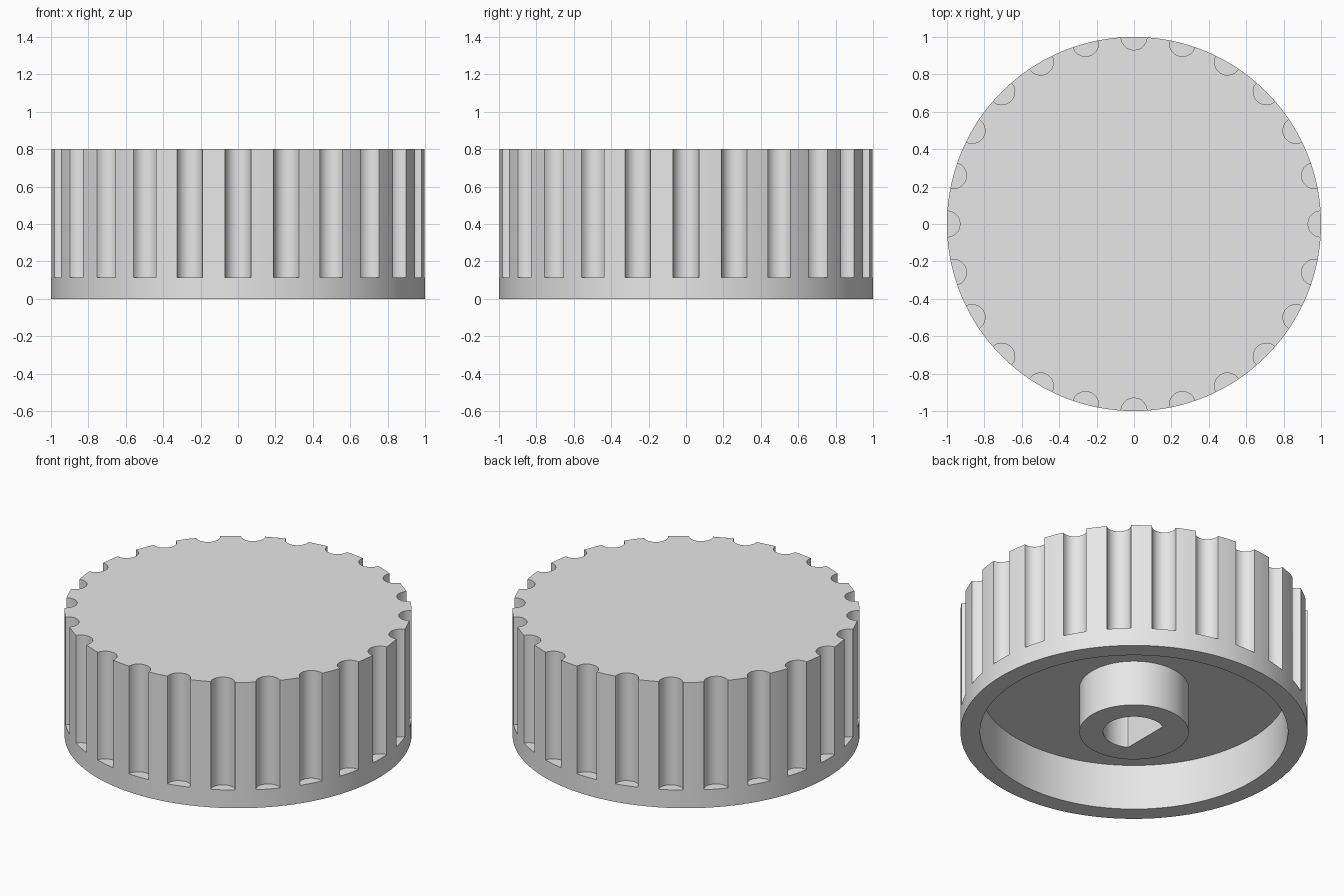
import bpy
import bmesh
from math import sin, cos, acos, atan2, hypot, radians, pi

if "Cube" in bpy.data.objects:
    bpy.data.objects.remove(bpy.data.objects["Cube"])

HEIGHT, BAND = 0.8, 0.115           # full height, plain band below the flutes
FLUTES, FLUTE_R = 24, 0.07
FLUTE_STEPS, LAND_STEPS = 10, 4
CAVITY_R, CAVITY_Z = 0.887, 0.29    # hollow underside
BOSS_R, HOLE_R, FLAT_X, HOLE_Z = 0.315, 0.178, -0.087, 0.55

grey = bpy.data.materials.new("light grey plastic")
grey.use_nodes = True
grey.diffuse_color = (0.8, 0.8, 0.8, 1)
grey.node_tree.nodes["Principled BSDF"].inputs["Base Color"].default_value = grey.diffuse_color

# Fluted outline as (angle, radius) pairs: a scooped flute, then a round land
outline = []
reach = acos(FLUTE_R)
pitch = 2 * pi / FLUTES
for i in range(FLUTES):
    turn = i * pitch
    for k in range(FLUTE_STEPS + 1):
        a = reach * (2 * k / FLUTE_STEPS - 1)
        x, y = 1 - FLUTE_R * cos(a), FLUTE_R * sin(a)
        at_edge = k in (0, FLUTE_STEPS)
        outline.append((turn + atan2(y, x), 1.0 if at_edge else hypot(x, y)))
    edge = atan2(y, x)
    for k in range(1, LAND_STEPS):
        outline.append((turn + edge + (pitch - 2 * edge) * k / LAND_STEPS, 1.0))


def d_radius(angle):
    """Radius of the shaft hole with its flat side towards -x."""
    c = cos(angle)
    return min(HOLE_R, FLAT_X / c) if c < -0.01 else HOLE_R


def circle(radius):
    return [(a, radius) for a, _ in outline]


bm = bmesh.new()


def loop(points, z):
    return [bm.verts.new((r * cos(a), r * sin(a), z)) for a, r in points]


# Section from the blind end of the shaft hole, round the rim, to the top
d_hole = [(a, d_radius(a)) for a, _ in outline]
loops = [
    loop(d_hole, HOLE_Z), loop(d_hole, 0),
    loop(circle(BOSS_R), 0), loop(circle(BOSS_R), CAVITY_Z),
    loop(circle(CAVITY_R), CAVITY_Z), loop(circle(CAVITY_R), 0),
    loop(circle(1), 0), loop(circle(1), BAND),
    loop(outline, BAND), loop(outline, HEIGHT),
]
n = len(outline)
for low, high in zip(loops, loops[1:]):
    for i in range(n):
        j = (i + 1) % n
        bm.faces.new((low[i], low[j], high[j], high[i]))
bm.faces.new(loops[0])
bm.faces.new(loops[-1])

# Close the lands, where the band and the fluted wall meet
bmesh.ops.remove_doubles(bm, verts=bm.verts, dist=0.0001)
bmesh.ops.recalc_face_normals(bm, faces=bm.faces)

mesh = bpy.data.meshes.new("fluted_knob")
bm.to_mesh(mesh)
bm.free()
mesh.materials.append(grey)
knob = bpy.data.objects.new("fluted_knob", mesh)
bpy.context.collection.objects.link(knob)

bpy.ops.object.select_all(action='DESELECT')
knob.select_set(True)
bpy.context.view_layer.objects.active = knob
bpy.ops.object.shade_smooth_by_angle(angle=radians(30))
